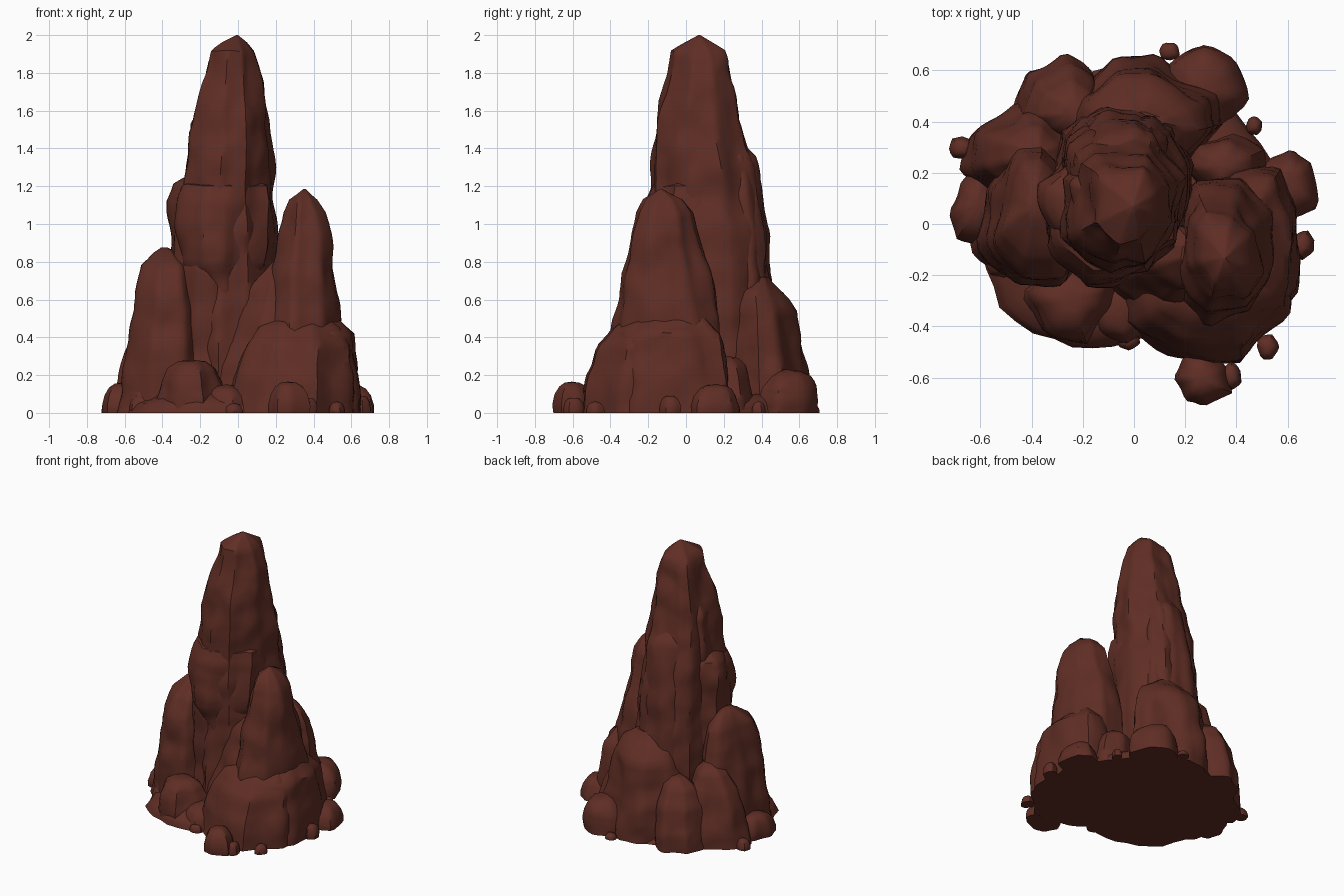
import bpy, math, random
from mathutils import Vector, noise

rock = bpy.data.materials.new("red_brown_rock")
rock.diffuse_color = (0.115, 0.027, 0.018, 1)


def unit_ring(rng, n, sides):
    """Irregular rounded polygon, scaled to fill -1..1 on both axes."""
    planes = [(2 * math.pi * (k + rng.uniform(-.28, .28)) / sides, rng.uniform(.88, 1.08))
              for k in range(sides)]
    pts = []
    for i in range(n):
        a = 2 * math.pi * i / n
        r = min(d / math.cos(a - p) for p, d in planes if math.cos(a - p) > .3)
        pts.append((r * math.cos(a), r * math.sin(a)))
    ax, bx = min(p[0] for p in pts), max(p[0] for p in pts)
    ay, by = min(p[1] for p in pts), max(p[1] for p in pts)
    return [((2 * x - ax - bx) / (bx - ax), (2 * y - ay - by) / (by - ay)) for x, y in pts]


def column(name, levels, seed, sides=8, n=48, step=0.035, rough=0.032):
    """Rock lofted through levels of (z, x_min, x_max, y_min, y_max)."""
    rng = random.Random(seed)
    ring = unit_ring(rng, n, sides)
    off = Vector((seed * 3.7, seed * 1.3, seed * 2.1))
    rows = []
    for a, b in zip(levels, levels[1:]):
        k = max(2, math.ceil(abs(b[0] - a[0]) / step))
        rows += [[p + (q - p) * i / k for p, q in zip(a, b)] for i in range(k)]
    rows.append(list(levels[-1]))
    verts = []
    for z, x0, x1, y0, y1 in rows:
        cx, cy, rx, ry = (x0 + x1) / 2, (y0 + y1) / 2, (x1 - x0) / 2, (y1 - y0) / 2
        amp = rough * min(1, min(rx, ry) / 0.16)
        for u, v in ring:
            p = Vector((cx + u * rx, cy + v * ry, z))
            # upright ribs, blocky lumps and fine pitting
            d = noise.noise(Vector((p.x * 6, p.y * 6, z * 1.6)) + off)
            d += .7 * noise.noise(Vector((p.x * 6, p.y * 6, z * 6)) - off)
            d += .15 * noise.noise(p * 17 + off)
            out = Vector((u, v, 0)).normalized()
            p += out * d * amp
            if 0 < z < levels[-1][0]:
                p.z = max(0, p.z + .4 * amp * noise.noise(p * 6 + off * 2))
            verts.append(p)
    faces = []
    for j in range(len(rows) - 1):
        for i in range(n):
            k = (i + 1) % n
            faces.append((j * n + i, j * n + k, (j + 1) * n + k, (j + 1) * n + i))
    faces.append(tuple(reversed(range(n))))
    last = (len(rows) - 1) * n
    faces.append(tuple(range(last, last + n)))
    me = bpy.data.meshes.new(name)
    me.from_pydata(verts, [], faces)
    me.materials.append(rock)
    me.polygons.foreach_set("use_smooth", [True] * len(me.polygons))
    me.set_sharp_from_angle(angle=math.radians(42))
    me.update()
    ob = bpy.data.objects.new(name, me)
    bpy.context.collection.objects.link(ob)


def boulder(name, x0, x1, y0, y1, h, seed, n=28):
    cx, cy, rx, ry = (x0 + x1) / 2, (y0 + y1) / 2, (x1 - x0) / 2, (y1 - y0) / 2
    prof = [(0, .98), (.25, 1), (.6, .88), (.85, .66), (.97, .38), (1, .04)]
    lv = [(z * h, cx - s * rx, cx + s * rx, cy - s * ry, cy + s * ry) for z, s in prof]
    column(name, lv, seed, 7, n, 0.03, 0.03)


# Tall central spire
column("main_spire", [
    (0, -.32, .24, -.22, .44), (.5, -.31, .23, -.21, .43), (.9, -.30, .21, -.20, .41),
    (1.2, -.28, .19, -.19, .37), (1.42, -.25, .185, -.18, .32), (1.55, -.235, .165, -.16, .29),
    (1.75, -.195, .14, -.11, .26), (1.86, -.17, .12, -.085, .24), (1.915, -.15, .10, -.07, .21),
    (1.96, -.08, .05, 0, .14), (2.0, -.01, 0, .065, .075)], 3, 8, 64)
# Slabs leaning on the spire
column("spire_left_slab", [
    (0, -.40, 0, -.18, .32), (.8, -.375, 0, -.18, .32), (1.12, -.355, -.05, -.15, .29),
    (1.21, -.33, -.08, -.1, .25), (1.26, -.25, -.14, 0, .14)], 5)
column("spire_front_slab", [
    (.55, -.12, .0, -.17, 0), (.68, -.2, .08, -.21, .15), (.78, -.30, .15, -.25, .25),
    (1.0, -.32, .18, -.25, .3), (1.12, -.31, .175, -.23, .3), (1.2, -.28, .16, -.2, .28),
    (1.24, -.22, .1, -.12, .2)], 8)
column("spire_back_slab", [
    (0, -.28, .16, .05, .48), (.7, -.25, .15, .06, .455), (1.2, -.21, .12, .08, .395),
    (1.36, -.18, .10, .1, .355), (1.45, -.11, .04, .14, .29)], 11)
column("spire_upper_slab", [
    (.9, -.29, .0, -.08, .27), (1.4, -.265, .0, -.05, .26), (1.53, -.25, -.02, -.01, .23),
    (1.6, -.2, -.06, .03, .18)], 13)
# Left column and its foot
column("left_column", [
    (0, -.62, -.18, -.26, .32), (.35, -.585, -.2, -.23, .31), (.65, -.54, -.22, -.20, .28),
    (.78, -.51, -.26, -.13, .24), (.85, -.45, -.32, -.03, .17), (.875, -.41, -.37, .04, .1)], 17)
column("left_back_column", [
    (0, -.67, -.2, .08, .46), (.2, -.62, -.2, .09, .46), (.38, -.57, -.22, .12, .43),
    (.5, -.5, -.28, .17, .38), (.55, -.42, -.34, .24, .31)], 19)
# Back column and its shoulder
column("back_column", [
    (0, -.26, .36, .2, .64), (.25, -.25, .35, .2, .62), (.54, -.21, .29, .22, .58),
    (.64, -.17, .23, .26, .51), (.72, -.05, .12, .36, .44)], 23)
column("back_shoulder", [
    (0, -.46, -.12, .32, .65), (.12, -.45, -.12, .32, .645), (.3, -.42, -.12, .32, .61),
    (.42, -.37, -.14, .34, .55), (.47, -.28, -.2, .4, .48)], 52, 7)
# Right column with its stepped foot
column("right_column", [
    (0, .14, .57, -.42, .17), (.5, .16, .54, -.39, .16), (.78, .185, .505, -.34, .1),
    (.95, .215, .485, -.305, .06), (1.06, .24, .46, -.275, .03), (1.13, .27, .42, -.23, -.02),
    (1.185, .345, .36, -.14, -.125)], 29)
column("right_inner_rib", [
    (0, -.1, .3, -.36, 0), (.25, -.07, .3, -.34, 0), (.5, .0, .32, -.29, .0),
    (.68, .09, .32, -.25, .0), (.8, .18, .3, -.18, -.06)], 31)
column("right_front_step", [
    (0, -.06, .60, -.54, .1), (.2, -.02, .60, -.53, .1), (.36, .06, .58, -.48, .1),
    (.45, .12, .54, -.42, .06), (.5, .2, .48, -.34, 0)], 37)
column("right_side_step", [
    (0, .25, .65, -.43, .22), (.2, .25, .635, -.4, .21), (.42, .28, .60, -.34, .17),
    (.5, .34, .54, -.25, .1)], 41)
# Low mound filling the ground outline
column("base_mound", [
    (0, -.66, .62, -.49, .62), (.05, -.62, .59, -.47, .59), (.1, -.5, .5, -.4, .5)], 43, 9)

# Boulders round the foot: x_min, x_max, y_min, y_max, height
large = [(-.43, -.06, -.47, -.13, .28), (-.2, .08, -.47, -.18, .15),
         (.1, .44, .36, .70, .23), (.2, .5, .08, .36, .3), (.48, .72, .02, .3, .15),
         (-.73, -.5, -.07, .22, .16), (.15, .38, -.71, -.5, .165), (-.62, -.3, -.22, .1, .22)]
small = [(.34, .42, -.65, -.54, .08), (-.57, -.44, -.21, -.1, .1), (-.72, -.62, .25, .34, .07),
         (.44, .5, .35, .42, .06), (.44, .51, .24, .31, .09), (.61, .7, -.14, -.03, .09),
         (.48, .57, -.53, -.43, .06), (.1, .18, .64, .71, .04), (-.08, .03, -.5, -.4, .05)]
for i, b in enumerate(large):
    boulder(f"boulder_{i + 1}", *b, 50 + i)
for i, b in enumerate(small):
    boulder(f"pebble_{i + 1}", *b, 70 + i, 16)
